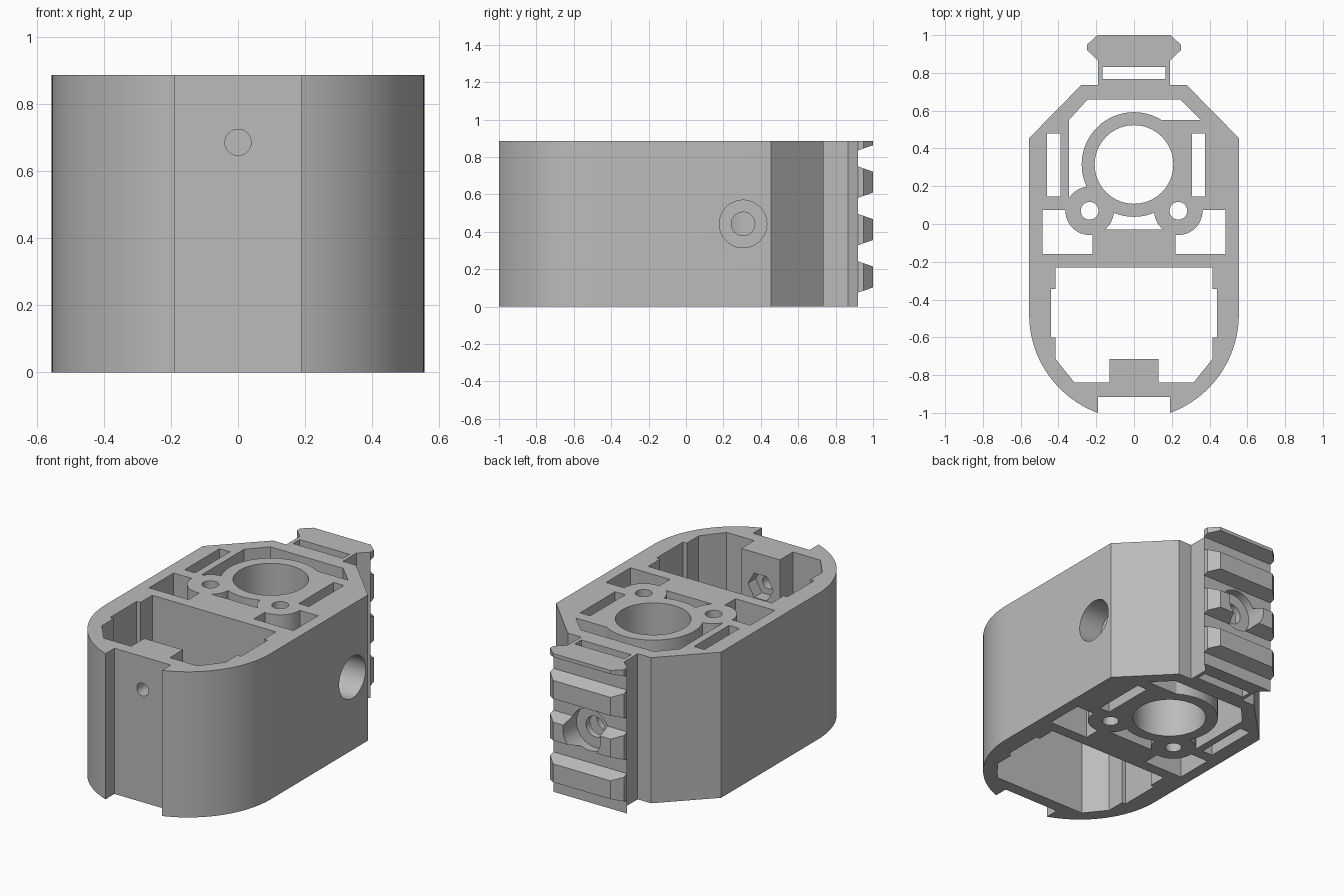
import bpy, bmesh
from math import cos, sin, pi, radians
from mathutils import Matrix, Vector

cube = bpy.data.objects.get("Cube")
if cube:
    bpy.data.objects.remove(cube, do_unlink=True)

H = 0.885
MID = H / 2
RING = (0.0, 0.315)
BOSSES = [(-0.235, 0.07), (0.235, 0.07)]

grey = bpy.data.materials.new("plain_grey")
grey.use_nodes = True
grey.diffuse_color = (0.5, 0.5, 0.5, 1)
grey.node_tree.nodes["Principled BSDF"].inputs["Base Color"].default_value = (0.5, 0.5, 0.5, 1)


def prism(name, pts, lo=-0.1, hi=1.0, axis="z"):
    """Extrude a profile: (x, y) along z, (y, z) along x, (x, z) along y."""
    place = {"z": lambda a, b, t: (a, b, t),
             "x": lambda a, b, t: (t, a, b),
             "y": lambda a, b, t: (a, t, b)}[axis]
    bm = bmesh.new()
    face = bm.faces.new([bm.verts.new(place(a, b, lo)) for a, b in pts])
    ext = bmesh.ops.extrude_face_region(bm, geom=[face])
    move = Vector(place(0, 0, hi - lo))
    bmesh.ops.translate(bm, vec=move, verts=[v for v in ext["geom"] if isinstance(v, bmesh.types.BMVert)])
    bmesh.ops.recalc_face_normals(bm, faces=bm.faces)
    mesh = bpy.data.meshes.new(name)
    bm.to_mesh(mesh)
    bm.free()
    mesh.materials.append(grey)
    obj = bpy.data.objects.new(name, mesh)
    bpy.context.collection.objects.link(obj)
    return obj


def circle(c, r, n=64):
    return [(c[0] + r * cos(2 * pi * i / n), c[1] + r * sin(2 * pi * i / n)) for i in range(n)]


def rect(x0, y0, x1, y1):
    return [(x0, y0), (x1, y0), (x1, y1), (x0, y1)]


def symmetric(half):
    """Close a right-hand half profile with its mirror image."""
    return half + [(-x, y) for x, y in reversed(half)]


def cut(target, tool):
    """Subtract the tool and discard it."""
    mod = target.modifiers.new("cut", "BOOLEAN")
    mod.operation = "DIFFERENCE"
    mod.solver = "EXACT"
    mod.object = tool
    bpy.context.view_layer.objects.active = target
    bpy.ops.object.modifier_apply(modifier=mod.name)
    bpy.data.objects.remove(tool, do_unlink=True)


# Outer shell with rounded front, front channel, bevelled back and rail
arc = [(0.555 * cos(radians(a)), -0.479 - 0.555 * sin(radians(a)))
       for a in [70 * i / 24 for i in range(24, -1, -1)]]
outline = [(0.19, -0.915)] + arc + [(0.555, 0.455), (0.28, 0.735), (0.19, 0.735), (0.19, 0.865),
                                    (0.248, 0.92), (0.248, 0.95), (0.193, 1.0)]
body = prism("housing_body", symmetric(outline), 0, H)

# Front compartment, leaving a lug on the upper part of the front wall
room = prism("compartment_cutter", symmetric([
    (0.315, -0.84), (0.415, -0.715), (0.415, -0.6), (0.44, -0.6),
    (0.44, -0.345), (0.415, -0.345), (0.415, -0.23)]))
cut(room, prism("lug_space", rect(-0.13, -0.9, 0.13, -0.715), 0.485, 1.2))
cut(body, room)

# Pockets around the centre ring and the two bosses
pockets = [
    [(-0.345, 0.14), (-0.345, 0.55), (-0.245, 0.66), (0.245, 0.66),
     (0.355, 0.55), (0, 0.55), (0, 0.3), (-0.2, 0.14)],
    rect(-0.2, -0.03, 0.2, 0.1),
    rect(-0.485, -0.16, -0.22, 0.075),
    rect(0.22, -0.16, 0.485, 0.075),
]
for pts in pockets:
    pocket = prism("pocket_cutter", pts)
    cut(pocket, prism("ring_keep", circle(RING, 0.277), -0.2, 1.1))
    for b in BOSSES:
        cut(pocket, prism("boss_keep", circle(b, 0.128), -0.2, 1.1))
    cut(body, pocket)

# Slots through the side walls and the rail stem
for pts in (rect(-0.46, 0.145, -0.39, 0.48), rect(0.307, 0.145, 0.375, 0.48),
            rect(-0.167, 0.767, 0.167, 0.83)):
    cut(body, prism("slot_cutter", pts))

# Main bore and the boss holes
cut(body, prism("bore_cutter", circle(RING, 0.208, 96)))
for b in BOSSES:
    cut(body, prism("boss_hole_cutter", circle(b, 0.047, 32)))

# Cross grooves on the rail
for i in range(4):
    z = 0.7925 - 0.2535 * i
    cut(body, prism("groove_cutter", [(0.92, z - 0.043), (1.02, z - 0.078),
                                      (1.02, z + 0.078), (0.92, z + 0.043)], -0.4, 0.4, "x"))

# Stepped screw hole in the left side
cut(body, prism("side_counterbore", circle((0.305, MID), 0.127), 0.4, 0.7, "x"))
cut(body, prism("side_screw_hole", circle((0.305, MID), 0.063, 32), 0.1, 0.5, "x"))

# Stepped screw hole in the rail
cut(body, prism("rail_counterbore", circle((0, MID), 0.127), 0.87, 1.1, "y"))
cut(body, prism("rail_screw_hole", circle((0, MID), 0.063, 32), 0.4, 0.9, "y"))

# Front screw hole with a hexagonal nut recess behind it
cut(body, prism("front_screw_hole", circle((0, 0.685), 0.039, 32), -1.1, -0.6, "y"))
cut(body, prism("nut_recess", circle((0, 0.685), 0.085, 6), -0.79, -0.6, "y"))

# Smooth curved walls, keep the edges crisp
bpy.ops.object.select_all(action="DESELECT")
body.select_set(True)
bpy.context.view_layer.objects.active = body
bpy.ops.object.shade_smooth_by_angle(angle=radians(25))
